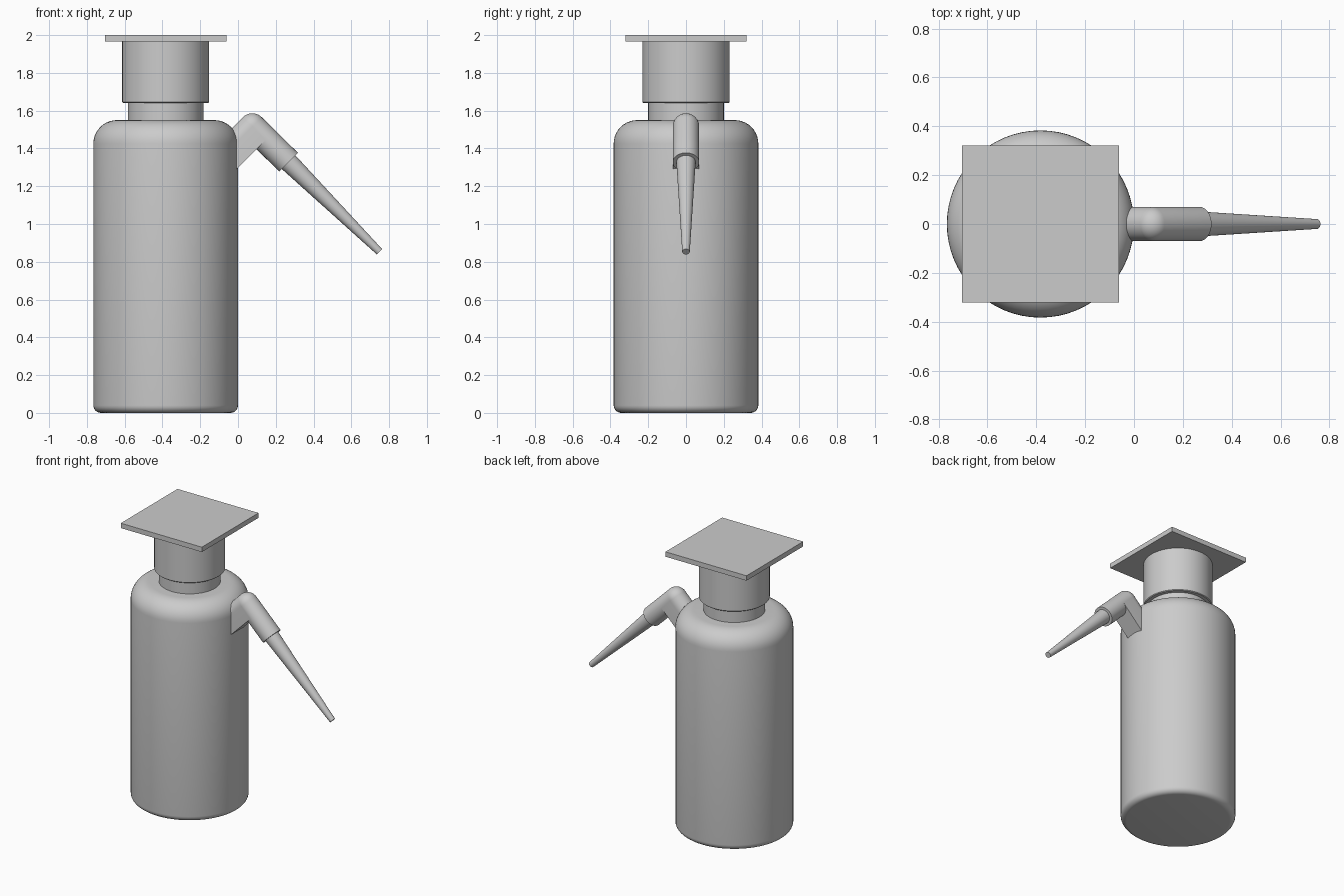
import bpy, bmesh
from math import sin, cos, pi, radians
from mathutils import Vector, Matrix

cube = bpy.data.objects.get("Cube")
if cube:
    bpy.data.objects.remove(cube, do_unlink=True)

GREY = (0.6, 0.6, 0.6, 1)
mat = bpy.data.materials.new("plain grey")
mat.use_nodes = True
mat.diffuse_color = GREY
mat.node_tree.nodes["Principled BSDF"].inputs["Base Color"].default_value = GREY

AXIS_X = -0.383   # bottle axis
TUBE = 0.07       # spout elbow radius


def finish(name, bm, matrix=Matrix()):
    """Turn a bmesh into a smooth-shaded object with sharp edges kept."""
    bmesh.ops.recalc_face_normals(bm, faces=bm.faces)
    mesh = bpy.data.meshes.new(name)
    bm.to_mesh(mesh)
    bm.free()
    mesh.transform(matrix)
    mesh.materials.append(mat)
    obj = bpy.data.objects.new(name, mesh)
    bpy.context.collection.objects.link(obj)
    bpy.ops.object.select_all(action='DESELECT')
    obj.select_set(True)
    bpy.context.view_layer.objects.active = obj
    bpy.ops.object.shade_smooth_by_angle(angle=radians(30))
    return obj


def lathe(name, profile, matrix, steps=64):
    """Spin (radius, height) points around z; both ends lie on the axis."""
    bm = bmesh.new()
    verts = [bm.verts.new((r, 0, z)) for r, z in profile]
    edges = [bm.edges.new(pair) for pair in zip(verts, verts[1:])]
    bmesh.ops.spin(bm, geom=verts + edges, cent=(0, 0, 0), axis=(0, 0, 1),
                   angle=2 * pi, steps=steps)
    bmesh.ops.remove_doubles(bm, verts=bm.verts, dist=1e-5)
    return finish(name, bm, matrix)


def arc(r, z, radius, start, end, n=8):
    angles = [radians(start + (end - start) * i / n) for i in range(n + 1)]
    return [(r + radius * cos(a), z + radius * sin(a)) for a in angles]


def along(start, end):
    """Matrix placing local z on the line from start to end."""
    turn = (end - start).to_track_quat('Z', 'Y').to_matrix().to_4x4()
    return Matrix.Translation(start) @ turn


upright = Matrix.Translation((AXIS_X, 0, 0))

# Bottle body with a rounded shoulder and a small rounded foot
lathe("bottle_body", [(0, 0)] + arc(0.343, 0.04, 0.04, -90, 0, 6)
      + arc(0.258, 1.425, 0.125, 0, 90, 10) + [(0, 1.55)], upright)

# Neck and cap
lathe("neck", [(0, 1.53), (0.2, 1.53), (0.2, 1.66), (0, 1.66)], upright)
lathe("cap", [(0, 1.64), (0.225, 1.64), (0.23, 1.645), (0.23, 1.97), (0, 1.97)], upright)

# Square plate on top of the cap
bm = bmesh.new()
bmesh.ops.create_cube(bm, size=1)
finish("top_plate", bm, Matrix.Translation((AXIS_X, 0, 1.9825))
       @ Matrix.Diagonal((0.642, 0.642, 0.035, 1)))

# Spout root: round on top, flat below, rising out of the shoulder
bend = Vector((0.076, 0, 1.516))
rise = Vector((1, 0, 1)).normalized()
up = Vector((-1, 0, 1)).normalized()
bm = bmesh.new()
section = [(-TUBE, -0.1)] + arc(0, 0, TUBE, 180, 0, 16) + [(TUBE, -0.1)]
face = bm.faces.new([bm.verts.new(bend + Vector((0, y, 0)) + up * h) for y, h in section])
moved = bmesh.ops.extrude_face_region(bm, geom=[face], use_keep_orig=True)["geom"]
bmesh.ops.translate(bm, vec=rise * -0.24,
                    verts=[v for v in moved if isinstance(v, bmesh.types.BMVert)])
finish("spout_root", bm)

# Elbow ball and descending tube in one piece
tube_end = Vector((0.268, 0, 1.327))
length = (tube_end - bend).length
lathe("spout_tube", arc(0, 0, TUBE, -90, 0, 10) + [(TUBE, length), (0, length)],
      along(bend, tube_end), 32)

# Tapered nozzle
tip = Vector((0.749, 0, 0.853))
length = (tip - tube_end).length
lathe("nozzle", [(0, -0.03), (0.052, -0.03), (0.051, 0), (0.02, length), (0, length)],
      along(tube_end, tip), 32)
